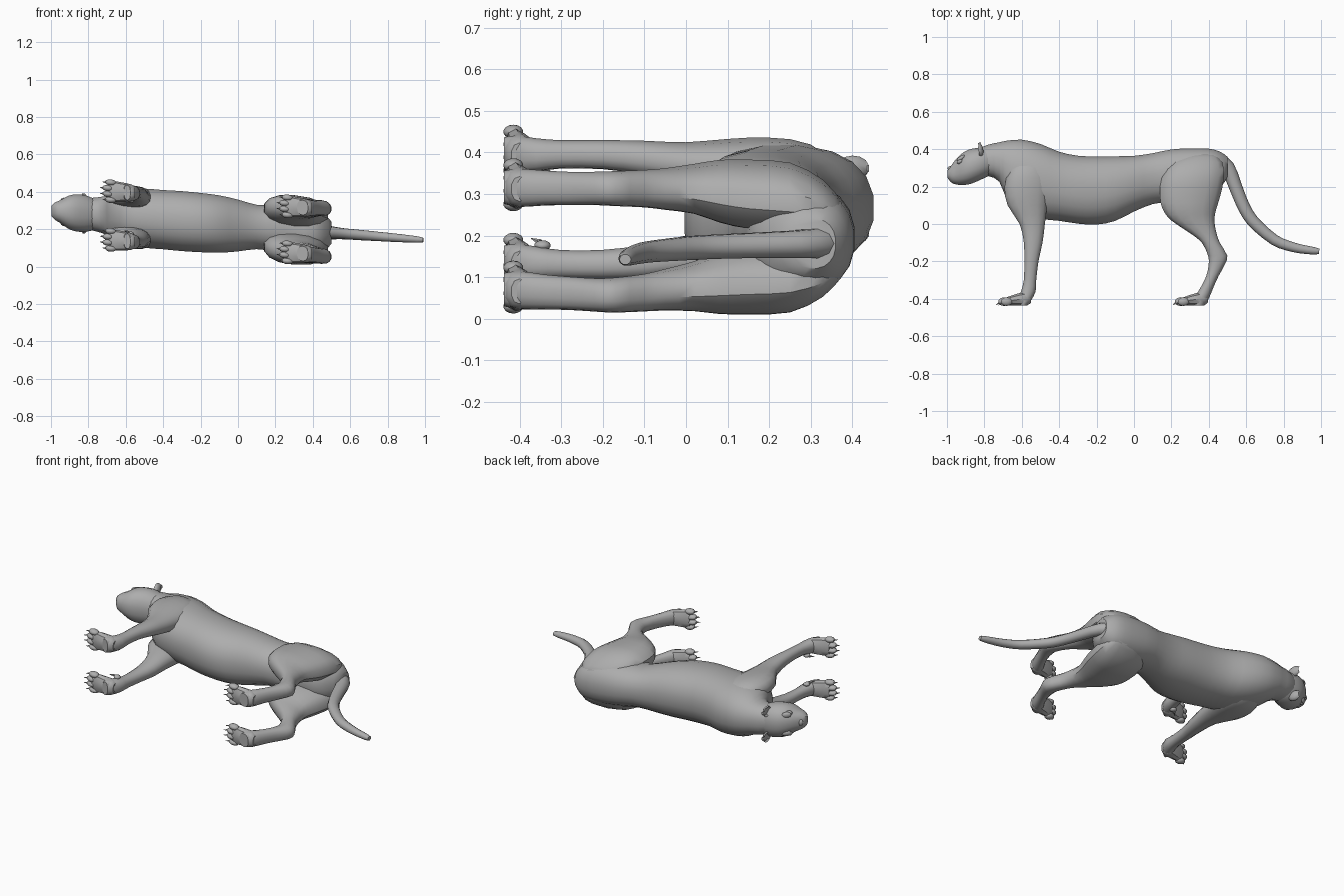
import bpy, bmesh, math
from mathutils import Matrix, Vector

if "Cube" in bpy.data.objects:
    bpy.data.objects.remove(bpy.data.objects["Cube"])

coat = bpy.data.materials.new("grey_coat")
coat.diffuse_color = (0.42, 0.42, 0.42, 1)
coat.use_nodes = True
coat.node_tree.nodes["Principled BSDF"].inputs["Base Color"].default_value = coat.diffuse_color


def finish(name, bm, side=1):
    """Mirror to one side, swing the body slightly about y, make the object."""
    for v in bm.verts:
        v.co.z = v.co.z * side + 0.22 - 0.078 * v.co.x
    bmesh.ops.recalc_face_normals(bm, faces=bm.faces)
    mesh = bpy.data.meshes.new(name)
    bm.to_mesh(mesh)
    bm.free()
    mesh.materials.append(coat)
    ob = bpy.data.objects.new(name, mesh)
    bpy.context.collection.objects.link(ob)
    bpy.context.view_layer.objects.active = ob
    ob.select_set(True)
    bpy.ops.object.shade_smooth_by_angle(angle=math.radians(40))
    ob.select_set(False)
    return ob


def smooth_rows(rows, steps=2):
    """Catmull-Rom interpolation of section rows."""
    out = []
    for i in range(len(rows) - 1):
        a, b, c, d = (rows[min(max(i + k, 0), len(rows) - 1)] for k in (-1, 0, 1, 2))
        for s in range(steps):
            t = s / steps
            out.append([0.5 * (2 * q + (r - p) * t + (2 * p - 5 * q + 4 * r - u) * t ** 2
                               + (3 * q - p - 3 * r + u) * t ** 3)
                        for p, q, r, u in zip(a, b, c, d)])
    return out + [list(rows[-1])]


def loft(bm, axis, rows, sides=14):
    """Oval sections: (position, low, high, lateral centre, lateral half-width)."""
    rings = []
    for t, lo, hi, wc, hw in smooth_rows(rows):
        ring = []
        for k in range(sides):
            a = 2 * math.pi * (k + 0.5) / sides
            c, s = (math.copysign(abs(f) ** 0.88, f) for f in (math.cos(a), math.sin(a)))
            across = (lo + hi) / 2 + c * (hi - lo) / 2
            w = wc + s * hw
            ring.append(bm.verts.new((t, across, w) if axis == 'x' else (across, t, w)))
        rings.append(ring)
    for r0, r1 in zip(rings, rings[1:]):
        for k in range(sides):
            n = (k + 1) % sides
            bm.faces.new((r0[k], r0[n], r1[n], r1[k]))
    bm.faces.new(rings[0])
    bm.faces.new(rings[-1])


def ball(bm, centre, size, turn=0.0):
    m = Matrix.Translation(centre) @ Matrix.Rotation(turn, 4, 'Z') @ Matrix.Diagonal((*size, 1))
    bmesh.ops.create_uvsphere(bm, u_segments=10, v_segments=7, radius=1, matrix=m)


def spike(bm, base, tip, radius):
    d = Vector(tip) - Vector(base)
    m = Matrix.Translation((Vector(base) + Vector(tip)) / 2) @ d.to_track_quat('Z', 'Y').to_matrix().to_4x4()
    bmesh.ops.create_cone(bm, cap_ends=True, segments=6, radius1=radius, radius2=0.001,
                          depth=d.length, matrix=m)


# torso with neck: x, belly, back, half-width
bm = bmesh.new()
loft(bm, 'x', [(x, b, t, 0, w) for x, b, t, w in [
    (-.84, .25, .40, .07), (-.78, .255, .425, .088), (-.72, .225, .438, .10),
    (-.68, .13, .447, .125), (-.6, .05, .453, .15), (-.5, .025, .43, .16),
    (-.4, .015, .388, .16), (-.3, 0, .367, .162), (-.2, -.005, .363, .16),
    (-.1, .015, .364, .155), (0, .065, .366, .14), (.1, .105, .38, .12),
    (.2, .12, .40, .125), (.3, .14, .406, .13), (.4, .15, .404, .125),
    (.46, .19, .388, .10), (.50, .25, .36, .06)]], 20)
finish("torso", bm)

# head with muzzle
bm = bmesh.new()
loft(bm, 'x', [(x, b, t, 0, w) for x, b, t, w in [
    (-.998, .248, .285, .028), (-.978, .222, .312, .048), (-.95, .21, .35, .062),
    (-.91, .207, .386, .088), (-.87, .214, .403, .10), (-.82, .235, .41, .10),
    (-.77, .26, .41, .085), (-.74, .28, .40, .07)]], 16)
finish("head", bm)

# nose pad
bm = bmesh.new()
ball(bm, (-.982, .297, 0), (.015, .013, .02))
finish("nose", bm)

# tail: tube along a curve
pts = [(.44, .34, .05), (.50, .30, .04), (.535, .22, .036), (.57, .13, .034), (.61, .05, .033),
       (.66, -.01, .032), (.75, -.085, .029), (.82, -.115, .027), (.89, -.133, .024),
       (.96, -.143, .02), (.99, -.146, .014)]
bm = bmesh.new()
path = smooth_rows(pts)
rings = []
for i, (x, y, r) in enumerate(path):
    p, q = path[max(i - 1, 0)], path[min(i + 1, len(path) - 1)]
    n = Vector((p[1] - q[1], q[0] - p[0], 0)).normalized()
    rings.append([bm.verts.new(Vector((x, y, 0)) + n * r * math.cos(a) + Vector((0, 0, r * .9 * math.sin(a))))
                  for a in (2 * math.pi * k / 10 for k in range(10))])
for r0, r1 in zip(rings, rings[1:]):
    for k in range(10):
        bm.faces.new((r0[k], r0[(k + 1) % 10], r1[(k + 1) % 10], r1[k]))
bm.faces.new(rings[0])
bm.faces.new(rings[-1])
finish("tail", bm)

# legs: height, front, back, lateral centre, half-width
FRONT = [(.39, -.61, -.53, .06, .025), (.3, -.665, -.465, .095, .06), (.2, -.695, -.447, .105, .066),
         (.1, -.678, -.462, .108, .06), (0, -.613, -.475, .112, .05), (-.1, -.59, -.488, .125, .041),
         (-.2, -.587, -.51, .132, .035), (-.3, -.59, -.522, .132, .034), (-.36, -.605, -.525, .13, .04),
         (-.41, -.62, -.55, .13, .045), (-.437, -.61, -.575, .13, .04)]
HIND = [(.375, .3, .43, .06, .03), (.33, .2, .475, .08, .06), (.25, .145, .485, .097, .083),
        (.15, .135, .465, .103, .083), (.08, .15, .443, .11, .075), (.02, .195, .432, .117, .06),
        (-.05, .30, .443, .121, .05), (-.1, .362, .46, .125, .045), (-.17, .395, .5, .128, .042),
        (-.22, .398, .485, .128, .04), (-.28, .385, .452, .126, .04), (-.34, .355, .425, .125, .042),
        (-.4, .32, .4, .123, .046), (-.437, .315, .375, .123, .04)]

for side, label in ((1, "left"), (-1, "right")):
    for part, rows, dx, w in (("front", FRONT, 0, .13), ("hind", HIND, .945, .123)):
        bm = bmesh.new()
        loft(bm, 'y', rows)
        finish(f"{label}_{part}_leg", bm, side)

        # paw with four toes
        bm = bmesh.new()
        loft(bm, 'x', [(-.69 + dx, -.43, -.395, w, .05), (-.665 + dx, -.436, -.385, w, .056),
                       (-.62 + dx, -.438, -.37, w, .052), (-.57 + dx, -.436, -.36, w, .045),
                       (-.55 + dx, -.42, -.38, w, .03)], 10)
        claws = bmesh.new()
        for k in (-1.5, -.5, .5, 1.5):
            x = -.695 + dx + (.014 if abs(k) > 1 else 0)
            z = w + k * .031
            ball(bm, (x, -.415, z), (.032, .024, .017))
            spike(claws, (x - .018, -.414, z), (x - .043, -.434, z), .008)
        if part == "front":
            # dewclaw on the inner wrist
            ball(bm, (-.575, -.345, w - .042), (.02, .02, .012))
            spike(claws, (-.585, -.35, w - .048), (-.607, -.372, w - .056), .008)
        finish(f"{label}_{part}_paw", bm, side)
        finish(f"{label}_{part}_claws", claws, side)

    # rounded ear, cupped towards the front
    bm = bmesh.new()
    ball(bm, (-.826, .40, .078), (.02, .042, .03), .25)
    for v in bm.verts:
        if v.co.x < -.836:
            v.co.x += .018
    finish(f"{label}_ear", bm, side)

    # eye and brow
    bm = bmesh.new()
    ball(bm, (-.93, .335, .062), (.02, .012, .014), .5)
    finish(f"{label}_eye", bm, side)
    bm = bmesh.new()
    ball(bm, (-.925, .352, .055), (.028, .012, .018), .6)
    finish(f"{label}_brow", bm, side)
